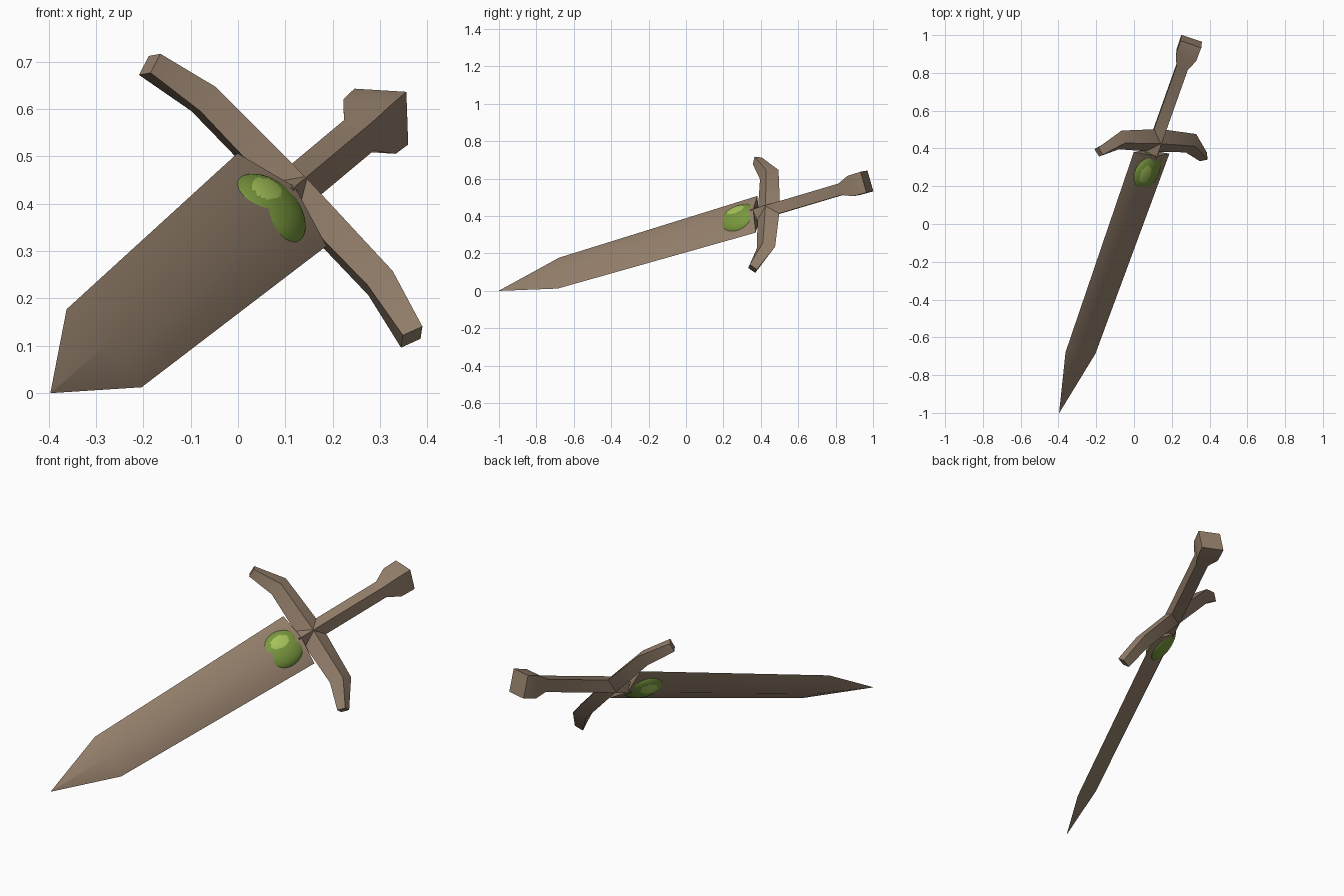
import bpy, bmesh, math
from mathutils import Matrix, Vector

if "Cube" in bpy.data.objects:
    bpy.data.objects.remove(bpy.data.objects["Cube"])

# Sword frame: local x = blade width, y = length (tip to pommel), z = thickness
D = Vector((0.699, 1.967, 0.584)).normalized()
W = Vector((0.69, -0.035, -0.72))
W = (W - D * W.dot(D)).normalized()
N = W.cross(D)
FRAME = Matrix.Translation((-0.396, -1.0, 0.0)) @ Matrix((W, D, N)).transposed().to_4x4()


def material(name, rgb):
    m = bpy.data.materials.new(name)
    m.diffuse_color = (*rgb, 1)
    m.use_nodes = True
    m.node_tree.nodes["Principled BSDF"].inputs["Base Color"].default_value = m.diffuse_color
    return m


WOOD = material("brown", (0.30, 0.215, 0.15))
GREEN = material("green", (0.19, 0.31, 0.048))
LIGHT = material("light green", (0.376, 0.546, 0.102))


def finish(name, bm, mats, angle=42):
    bmesh.ops.remove_doubles(bm, verts=bm.verts, dist=1e-5)
    bmesh.ops.recalc_face_normals(bm, faces=bm.faces)
    bm.transform(FRAME)
    me = bpy.data.meshes.new(name)
    bm.to_mesh(me)
    bm.free()
    for m in mats:
        me.materials.append(m)
    ob = bpy.data.objects.new(name, me)
    bpy.context.collection.objects.link(ob)
    bpy.ops.object.select_all(action='DESELECT')
    ob.select_set(True)
    bpy.context.view_layer.objects.active = ob
    bpy.ops.object.shade_smooth_by_angle(angle=math.radians(angle))
    return ob


def diamond_loft(name, sections):
    """sections: (centre, side vector, half thickness); diamond rings joined end to end"""
    bm = bmesh.new()
    rings = []
    for c, side, n in sections:
        c, side, up = Vector(c), Vector(side), Vector((0, 0, n))
        rings.append([bm.verts.new(c + o) for o in (side, up, -side, -up)])
    for a, b in zip(rings, rings[1:]):
        for i in range(4):
            j = (i + 1) % 4
            bm.faces.new((a[i], a[j], b[j], b[i]))
    bm.faces.new(rings[0])
    bm.faces.new(rings[-1])
    bmesh.ops.dissolve_degenerate(bm, dist=1e-5, edges=bm.edges)
    return finish(name, bm, [WOOD])


def straight(name, rows):
    return diamond_loft(name, [((0, s, 0), (w, 0, 0), n) for s, w, n in rows])


# Blade, pointed with a central ridge
straight("blade", [(0, 0.0008, 0.0008), (0.35, 0.1145, 0.038), (1.517, 0.136, 0.042)])

# Grip flaring into the pommel
straight("grip_and_pommel", [(1.5, 0.045, 0.045), (2.02, 0.045, 0.045),
                             (2.09, 0.08, 0.08), (2.168, 0.082, 0.082)])

# Crossguard, bent toward the blade, mirrored half profile
half = [(0.40, 1.508, 0.030, 0.52, 0.035), (0.27, 1.583, 0.056, 0.27, 0.040)]
arm = []
for x, s, a, tilt, n in half:
    arm.append(((x, s, 0), (a * math.sin(tilt), a * math.cos(tilt), 0), n))
mirrored = [((-c[0], c[1], 0), (-v[0], v[1], 0), n) for c, v, n in reversed(arm)]
diamond_loft("crossguard", arm + [((0, 1.59, 0), (0, 0.066, 0), 0.042)] + mirrored)

# Green oval set through the blade, with a lighter spot on both sides
bm = bmesh.new()
bmesh.ops.create_uvsphere(bm, u_segments=48, v_segments=32, radius=1)
bm.transform(Matrix.Translation((0, 1.415, 0)) @ Matrix.Diagonal((0.095, 0.118, 0.05, 1)))
for f in bm.faces:
    c = f.calc_center_median()
    if math.hypot((c.x + 0.035) / 0.03, (c.y - 1.41) / 0.05) < 1:
        f.material_index = 1
finish("green_oval", bm, [GREEN, LIGHT])
